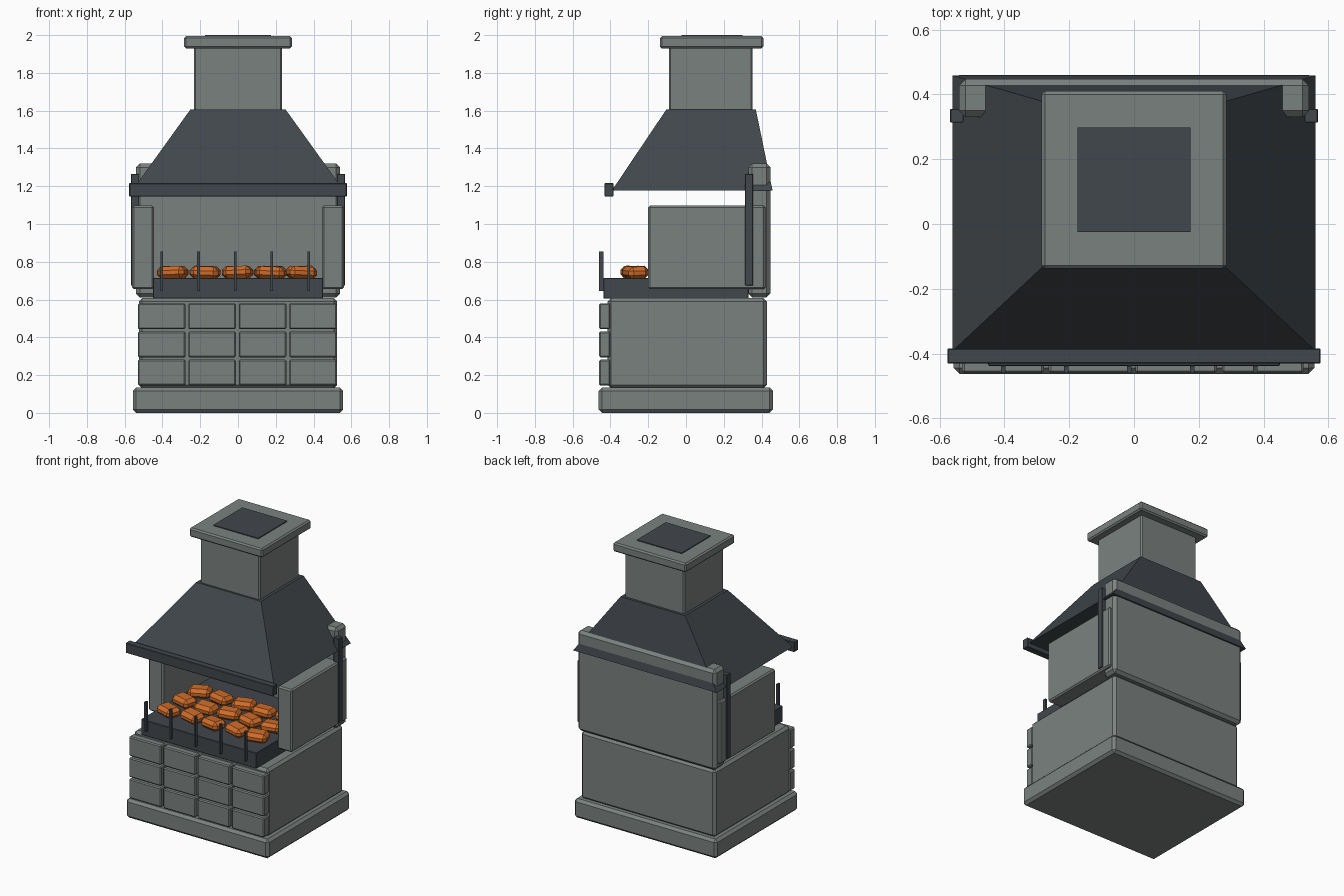
import bpy
import bmesh
import random

random.seed(4)
default = bpy.data.objects.get("Cube")
if default:
    bpy.data.objects.remove(default, do_unlink=True)


def material(name, rgb):
    m = bpy.data.materials.new(name)
    m.use_nodes = True
    color = (*rgb, 1)
    m.diffuse_color = color
    m.node_tree.nodes["Principled BSDF"].inputs["Base Color"].default_value = color
    return m


STONE = material("grey stone", (0.195, 0.222, 0.212))
METAL = material("dark metal", (0.053, 0.063, 0.072))
EMBER = material("glowing orange", (0.62, 0.15, 0.022))


def add_object(name, bm, mat):
    mesh = bpy.data.meshes.new(name)
    bm.to_mesh(mesh)
    bm.free()
    mesh.materials.append(mat)
    ob = bpy.data.objects.new(name, mesh)
    bpy.context.collection.objects.link(ob)
    return ob


def box(name, x, y, z, mat, bevel=0.0):
    """Chamfered box spanning the (low, high) pairs x, y, z; origin at its middle."""
    bm = bmesh.new()
    bmesh.ops.create_cube(bm, size=1)
    bmesh.ops.scale(bm, vec=[b - a for a, b in (x, y, z)], verts=bm.verts)
    ob = add_object(name, bm, mat)
    ob.location = [(a + b) / 2 for a, b in (x, y, z)]
    if bevel:
        mod = ob.modifiers.new("chamfer", "BEVEL")
        mod.width = bevel
        mod.segments = 1
    return ob


def frustum(name, low, high, mat):
    """Tapered block between two rectangles given as (half width, y0, y1, z)."""
    bm = bmesh.new()
    rings = []
    for w, y0, y1, z in (low, high):
        corners = ((-w, y0), (w, y0), (w, y1), (-w, y1))
        rings.append([bm.verts.new((px, py, z)) for px, py in corners])
    a, b = rings
    bm.faces.new(a[::-1])
    bm.faces.new(b)
    for i in range(4):
        j = (i + 1) % 4
        bm.faces.new((a[i], a[j], b[j], b[i]))
    return add_object(name, bm, mat)


# Stone base and cabinet
box("base_slab", (-0.557, 0.557), (-0.462, 0.46), (0, 0.135), STONE, 0.018)
box("cabinet", (-0.525, 0.525), (-0.415, 0.428), (0.13, 0.607), STONE, 0.018)

# Brick facing on the front
for row in range(3):
    for col in range(4):
        x0 = -0.53 + col * 0.267
        z0 = 0.145 + row * 0.149
        box(f"brick_{row}_{col}", (x0, x0 + 0.252), (-0.46, -0.40),
            (z0, z0 + 0.137), STONE, 0.007)

# Fire tray with front bars
box("fire_tray", (-0.45, 0.45), (-0.438, 0.33), (0.605, 0.715), METAL, 0.003)
for i in range(5):
    x = -0.404 + i * 0.1945
    box(f"grate_bar_{i}", (x - 0.007, x + 0.007), (-0.46, -0.438), (0.645, 0.855), METAL)

# Walls around the fire, and side posts
box("back_wall", (-0.54, 0.54), (0.33, 0.447), (0.612, 1.32), STONE, 0.02)
for side, s in (("left", 1), ("right", -1)):
    box(f"{side}_wall", sorted((s * 0.445, s * 0.56)), (-0.2, 0.42), (0.655, 1.097), STONE, 0.01)
    box(f"{side}_post", sorted((s * 0.526, s * 0.567)), (0.313, 0.355), (0.675, 1.265), METAL, 0.002)

# Glowing coals
for row in range(3):
    for col in range(5):
        x = (col - 2) * 0.17 + random.uniform(-0.01, 0.01)
        y = -0.27 + row * 0.17 + random.uniform(-0.01, 0.01)
        coal = box(f"coal_{row}_{col}", (x - 0.075, x + 0.075), (y - 0.055, y + 0.055),
                   (0.71, 0.776), EMBER, 0.022)
        coal.rotation_euler = (random.uniform(-0.06, 0.06), random.uniform(-0.06, 0.06),
                               random.uniform(-0.4, 0.4))

# Hood, trim and chimney
frustum("hood", (0.56, -0.392, 0.458, 1.178), (0.253, -0.105, 0.37, 1.605), METAL)
box("hood_trim", (-0.576, 0.576), (-0.431, -0.384), (1.146, 1.216), METAL, 0.003)
box("chimney", (-0.232, 0.232), (-0.09, 0.352), (1.59, 1.94), STONE, 0.008)
box("chimney_cap", (-0.285, 0.285), (-0.138, 0.41), (1.93, 1.994), STONE, 0.01)
box("flue_plate", (-0.175, 0.175), (-0.025, 0.298), (1.991, 2.0), METAL)
